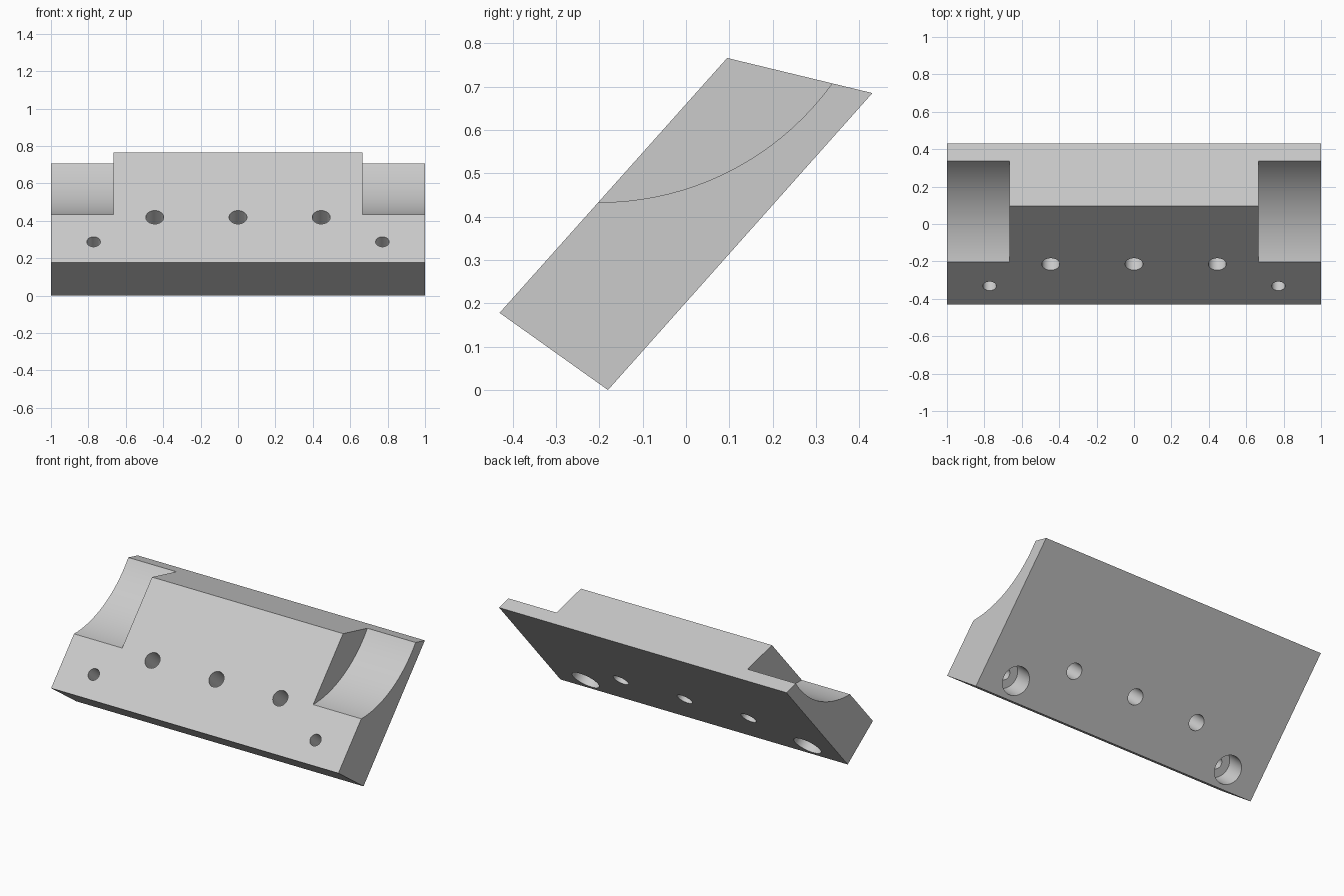
import bpy, bmesh, math
from mathutils import Vector

cube = bpy.data.objects.get("Cube")
if cube:
    bpy.data.objects.remove(cube, do_unlink=True)

grey = bpy.data.materials.new("light grey")
grey.use_nodes = True
colour = (0.6, 0.6, 0.6, 1)
grey.diffuse_color = colour
grey.node_tree.nodes["Principled BSDF"].inputs["Base Color"].default_value = colour

# Slanted block profile in (y, z)
PROFILE = [(-0.43, 0.178), (-0.18, 0), (0.43, 0.685), (0.095, 0.766)]
ALONG = (Vector((0, 0.43, 0.685)) - Vector((0, -0.18, 0))).normalized()
NORMAL = Vector((0, -ALONG.z, ALONG.y))   # outward from the sloping front
BACK = Vector((0, -0.18, 0))              # lower back edge
THICK = 0.305


def add_object(name, bm):
    bmesh.ops.recalc_face_normals(bm, faces=bm.faces)
    mesh = bpy.data.meshes.new(name)
    bm.to_mesh(mesh)
    bm.free()
    mesh.materials.append(grey)
    obj = bpy.data.objects.new(name, mesh)
    bpy.context.collection.objects.link(obj)
    return obj


def cylinder(name, start, end, radius, segments):
    bm = bmesh.new()
    axis = end - start
    bmesh.ops.create_cone(bm, cap_ends=True, segments=segments,
                          radius1=radius, radius2=radius, depth=axis.length)
    obj = add_object(name, bm)
    obj.rotation_mode = 'QUATERNION'
    obj.rotation_quaternion = axis.to_track_quat('Z', 'Y')
    obj.location = (start + end) / 2
    obj.hide_render = True
    return obj


def hole(name, x, along, radius, depth):
    base = BACK + ALONG * along + Vector((x, 0, 0))
    return cylinder(name, base - NORMAL * 0.05, base + NORMAL * depth, radius, 48)


# Main block
bm = bmesh.new()
face = bm.faces.new([bm.verts.new((-1, y, z)) for y, z in PROFILE])
swept = bmesh.ops.extrude_face_region(bm, geom=[face])["geom"]
bmesh.ops.translate(bm, vec=(2, 0, 0),
                    verts=[v for v in swept if isinstance(v, bmesh.types.BMVert)])
block = add_object("slanted_block", bm)

# Three bolt holes, then a curved notch and counterbored hole at each end
cutters = [hole("bolt_hole_cutter", x, 0.29, 0.048, THICK + 0.05)
           for x in (-0.445, 0, 0.445)]
for side in (-1, 1):
    cutters.append(cylinder("notch_cutter", Vector((side * 0.665, -0.2, 1.096)),
                            Vector((side * 1.1, -0.2, 1.096)), 0.663, 128))
    cutters.append(hole("screw_hole_cutter", side * 0.772, 0.114, 0.036, THICK + 0.05))
    cutters.append(hole("counterbore_cutter", side * 0.772, 0.114, 0.086, 0.137))

bpy.context.view_layer.objects.active = block
for cutter in cutters:
    mod = block.modifiers.new("cut", 'BOOLEAN')
    mod.operation = 'DIFFERENCE'
    mod.solver = 'EXACT'
    mod.object = cutter
    bpy.ops.object.modifier_apply(modifier=mod.name)
for cutter in cutters:
    bpy.data.objects.remove(cutter, do_unlink=True)

bpy.ops.object.select_all(action='DESELECT')
block.select_set(True)
bpy.ops.object.shade_smooth_by_angle(angle=math.radians(30))
